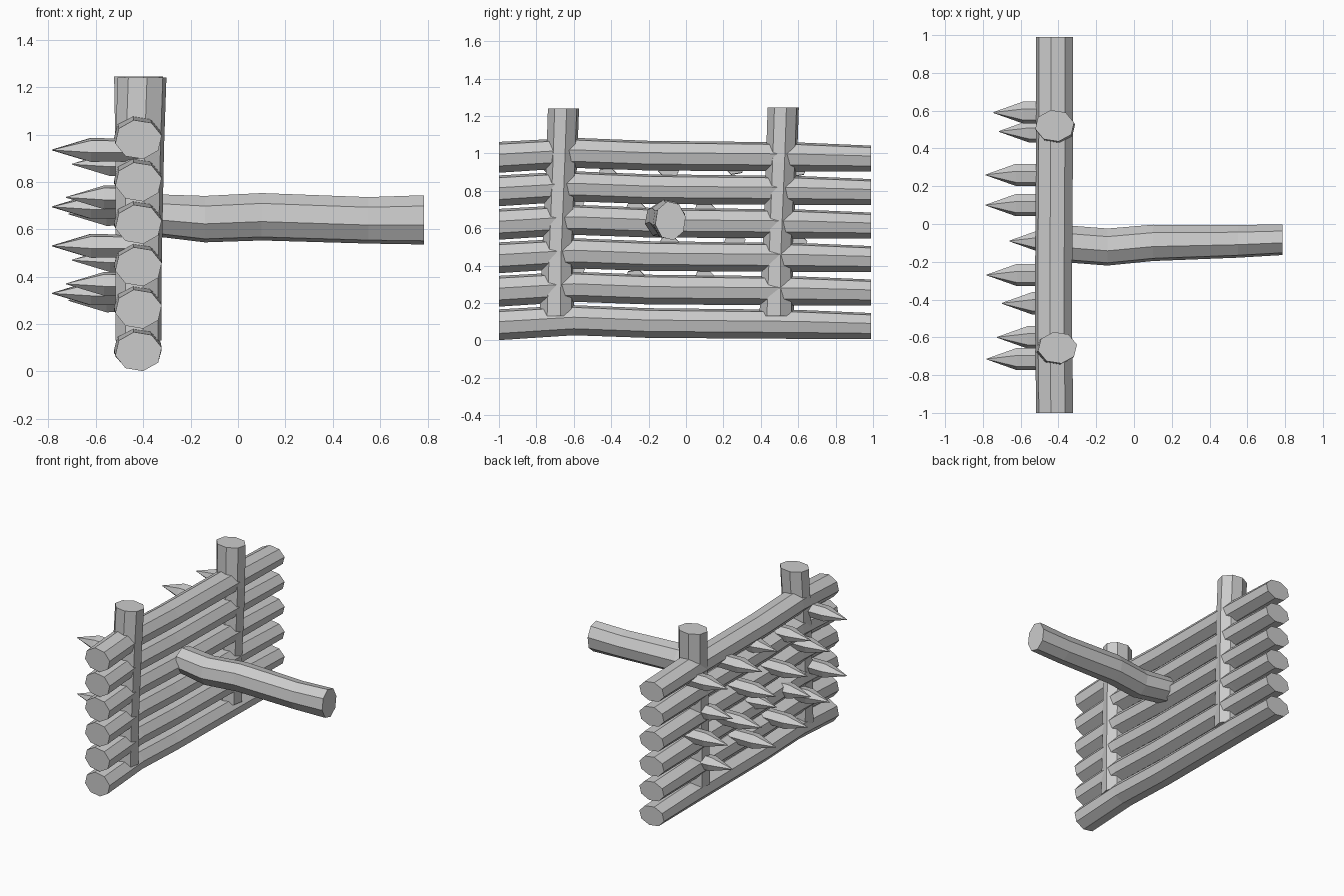
import bpy, bmesh, math
from mathutils import Vector

cube = bpy.data.objects.get("Cube")
if cube:
    bpy.data.objects.remove(cube)

wood = bpy.data.materials.new("grey_wood")
wood.use_nodes = True
GREY = (0.6, 0.6, 0.6, 1)
wood.diffuse_color = GREY
wood.node_tree.nodes["Principled BSDF"].inputs["Base Color"].default_value = GREY


def sweep(name, rings, u, v, sides=8, phase=0.2):
    """Loft flat-sided rings (centre, radius along u, radius along v)."""
    u, v = Vector(u), Vector(v)
    bm = bmesh.new()
    loops = []
    for centre, ru, rv in rings:
        angles = [phase + math.tau * i / sides for i in range(sides)]
        loops.append([bm.verts.new(Vector(centre) + u * ru * math.cos(a) + v * rv * math.sin(a))
                      for a in angles])
    for a, b in zip(loops, loops[1:]):
        for i in range(sides):
            j = (i + 1) % sides
            bm.faces.new((a[i], a[j], b[j], b[i]))
    bm.faces.new(loops[0])
    bm.faces.new(loops[-1])
    bmesh.ops.remove_doubles(bm, verts=bm.verts, dist=0.0005)
    bmesh.ops.recalc_face_normals(bm, faces=bm.faces)
    mesh = bpy.data.meshes.new(name)
    bm.to_mesh(mesh)
    bm.free()
    mesh.materials.append(wood)
    obj = bpy.data.objects.new(name, mesh)
    bpy.context.collection.objects.link(obj)


X, Y, Z = (1, 0, 0), (0, 1, 0), (0, 0, 1)

# Stacked horizontal logs, all with the same slight bend
bend = [(-1, -0.42, 0.084, 0.084), (-0.6, -0.425, 0.108, 0.082), (-0.2, -0.425, 0.093, 0.081),
        (0.6, -0.42, 0.086, 0.079), (0.99, -0.42, 0.077, 0.071)]
for n in range(6):
    sweep(f"wall_log_{n + 1}",
          [((x, y, z + 0.179 * n), 0.1, r) for y, x, z, r in bend], X, Z)

# Two upright posts
sweep("front_post", [((-0.42, -0.69, 0.13), 0.1, 0.095), ((-0.42, -0.685, 0.45), 0.1, 0.085),
                     ((-0.415, -0.665, 0.95), 0.105, 0.084), ((-0.405, -0.655, 1.24), 0.105, 0.085)], X, Y)
sweep("back_post", [((-0.42, 0.485, 0.13), 0.1, 0.095), ((-0.42, 0.49, 0.45), 0.1, 0.082),
                    ((-0.415, 0.51, 0.95), 0.105, 0.085), ((-0.42, 0.52, 1.245), 0.105, 0.085)], X, Y)

# Long bent handle
sweep("handle", [((-0.36, -0.105, 0.66), 0.1, 0.09), ((-0.14, -0.122, 0.643), 0.1, 0.1),
                 ((0.1, -0.1, 0.653), 0.098, 0.102), ((0.55, -0.092, 0.638), 0.088, 0.1),
                 ((0.785, -0.083, 0.64), 0.083, 0.106)], Y, Z)

# Staggered rows of sharpened stakes: (y, tip x, height offset)
wide_row = [(-0.715, -0.78, 0.02), (-0.42, -0.70, -0.04), (-0.09, -0.66, 0),
            (0.26, -0.785, 0.02), (0.59, -0.745, 0.01)]
narrow_row = [(-0.6, -0.725, 0.04), (-0.27, -0.78, 0), (0.1, -0.785, 0), (0.49, -0.715, -0.03)]
for row, (z, stakes) in enumerate([(0.915, wide_row), (0.695, narrow_row),
                                   (0.51, wide_row), (0.33, narrow_row)]):
    for n, (y, tip, dz) in enumerate(stakes):
        c = z + dz
        sweep(f"stake_{row + 1}_{n + 1}",
              [((-0.42, y, c), 0.06, 0.05), ((tip + 0.16, y, c), 0.06, 0.053),
               ((tip, y, c), 0, 0)][:2] + [((tip, y, c), 0.002, 0.002)], Y, Z, 6)
